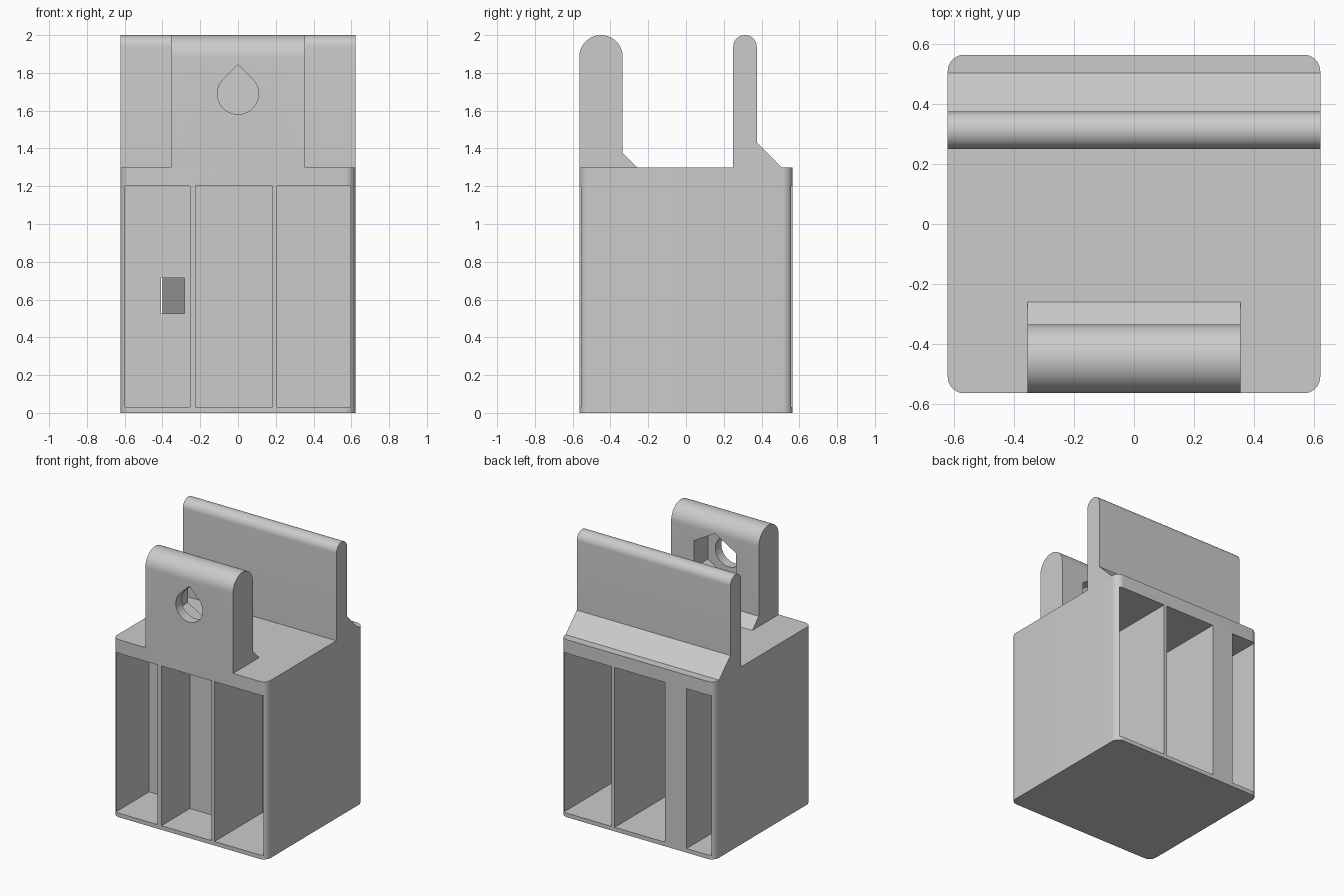
import bpy, bmesh
from math import sin, cos, pi, radians
from mathutils import Vector

cube = bpy.data.objects.get("Cube")
if cube:
    bpy.data.objects.remove(cube, do_unlink=True)

# One plain grey plastic
grey = bpy.data.materials.new("light_grey")
grey.use_nodes = True
COLOUR = (0.6, 0.6, 0.6, 1)
grey.diffuse_color = COLOUR
grey.node_tree.nodes["Principled BSDF"].inputs["Base Color"].default_value = COLOUR


def prism(name, outline, axis, low, high):
    """Extrude a 2D outline along x, y or z between two positions."""
    place = {"x": lambda a, b: (low, a, b),
             "y": lambda a, b: (a, low, b),
             "z": lambda a, b: (a, b, low)}[axis]
    step = Vector([(high - low) * (axis == k) for k in "xyz"])
    bm = bmesh.new()
    face = bm.faces.new([bm.verts.new(place(*p)) for p in outline])
    new = bmesh.ops.extrude_face_region(bm, geom=[face])["geom"]
    bmesh.ops.translate(bm, vec=step, verts=[v for v in new if isinstance(v, bmesh.types.BMVert)])
    bmesh.ops.recalc_face_normals(bm, faces=bm.faces)
    mesh = bpy.data.meshes.new(name)
    bm.to_mesh(mesh)
    bm.free()
    mesh.materials.append(grey)
    ob = bpy.data.objects.new(name, mesh)
    bpy.context.collection.objects.link(ob)
    return ob


def rect(x0, x1, y0, y1):
    return [(x0, y0), (x1, y0), (x1, y1), (x0, y1)]


def arc(cx, cy, r, start, end, n):
    angles = [radians(start + (end - start) * i / n) for i in range(n + 1)]
    return [(cx + r * cos(a), cy + r * sin(a)) for a in angles]


def activate(ob):
    bpy.ops.object.select_all(action="DESELECT")
    ob.select_set(True)
    bpy.context.view_layer.objects.active = ob


def cut(ob, cutter):
    mod = ob.modifiers.new("cut", "BOOLEAN")
    mod.operation = "DIFFERENCE"
    mod.solver = "EXACT"
    mod.object = cutter
    activate(ob)
    bpy.ops.object.modifier_apply(modifier=mod.name)
    bpy.data.objects.remove(cutter, do_unlink=True)


def smooth(ob):
    activate(ob)
    bpy.ops.object.shade_smooth_by_angle(angle=radians(30))


W, D, TOP, R = 0.622, 0.565, 1.3, 0.055

# Body: block with rounded upright edges
corners = [(1, 1, 0), (-1, 1, 90), (-1, -1, 180), (1, -1, 270)]
outline = [p for sx, sy, a in corners
           for p in arc(sx * (W - R), sy * (D - R), R, a, a + 90, 10)]
body = prism("body", outline, "z", 0, TOP)

# Pockets open to the front and to the back, with thin webs between them
OUT = D + 0.1
pockets = [(-0.597, -0.255, -OUT, -0.175), (-0.225, 0.182, -OUT, -0.235),
           (0.206, 0.596, -OUT, -0.01),
           (-0.597, -0.4, -0.15, OUT), (-0.225, 0.182, -0.21, OUT),
           (0.206, 0.596, 0.01, OUT)]
for box in pockets:
    cut(body, prism("pocket_cutter", rect(*box), "z", 0.03, 1.2))

# Small window with a slanted back in the first web
window = [(-0.408, -0.2), (-0.284, -0.2), (-0.284, -0.03), (-0.4, -0.146), (-0.408, -0.146)]
cut(body, prism("window_cutter", window, "z", 0.525, 0.715))
smooth(body)

# Rear plate: round top and a sloping foot behind
r = 0.0625
profile = [(0.505, TOP), (0.375, 1.43)] + arc(0.3125, 2 - r, r, 0, 180, 20) + [(0.25, TOP)]
smooth(prism("rear_plate", profile, "x", -W, W))

# Front lug: round top and a small sloping foot
r = 0.115
profile = [(-0.26, TOP), (-0.335, 1.375)] + arc(-0.45, 2 - r, r, 0, 180, 28) + [(-D, TOP)]
lug = prism("front_lug", profile, "x", -0.355, 0.355)

# Teardrop bolt hole and hexagonal nut recess
HOLE_Z = 1.69
drop = arc(0, HOLE_Z, 0.109, 135, 405, 36) + [(0, HOLE_Z + 0.109 * 2 ** 0.5)]
cut(lug, prism("hole_cutter", drop, "y", -0.7, -0.2))
hexagon = arc(0, HOLE_Z, 0.196, 90, 390, 5)
cut(lug, prism("nut_cutter", hexagon, "y", -0.495, -0.2))
smooth(lug)
